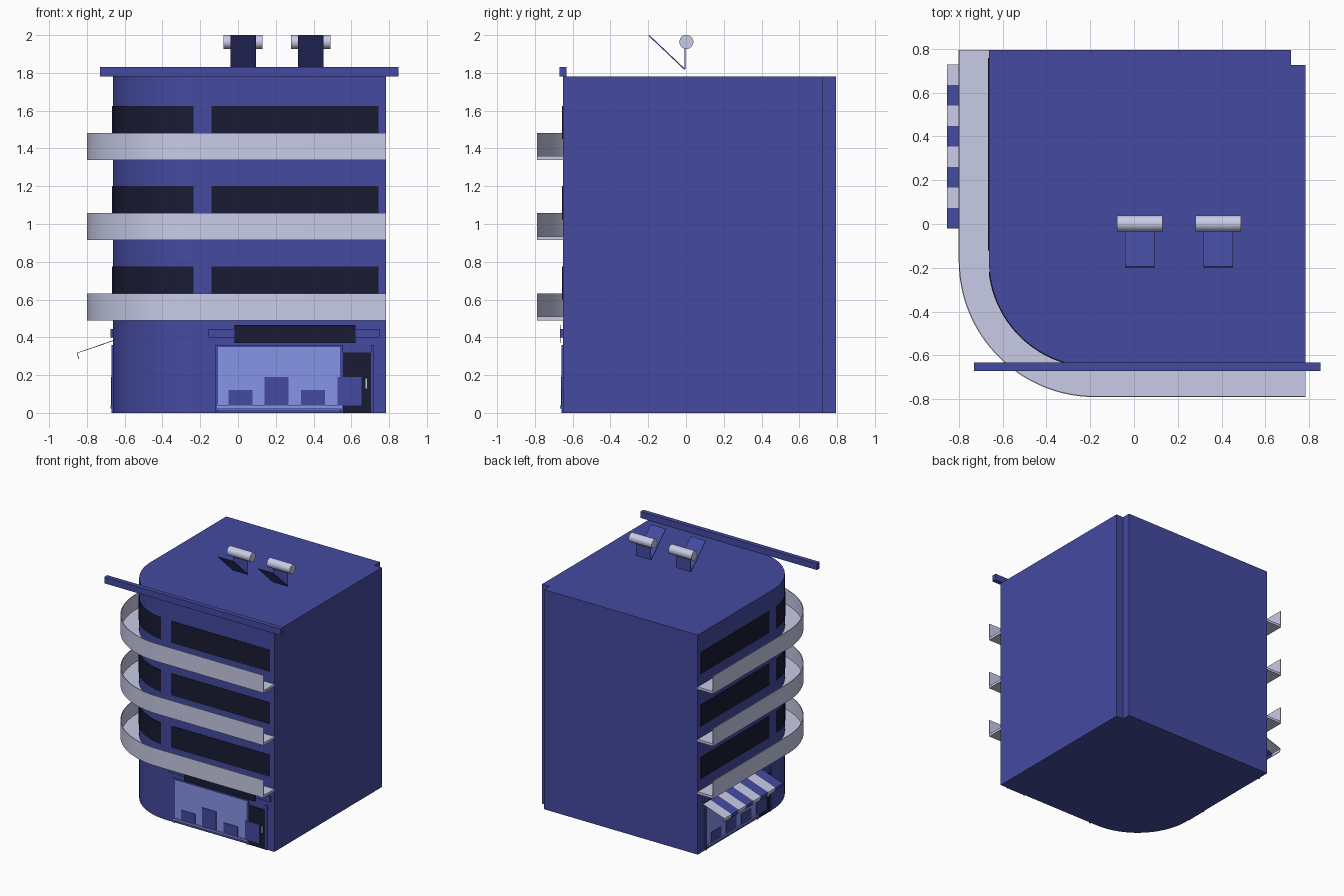
import bpy, bmesh, math
from mathutils import Matrix, Vector

cube = bpy.data.objects.get("Cube")
if cube:
    bpy.data.objects.remove(cube)


def material(name, r, g, b):
    m = bpy.data.materials.new(name)
    m.use_nodes = True
    m.diffuse_color = (r, g, b, 1)
    m.node_tree.nodes["Principled BSDF"].inputs["Base Color"].default_value = (r, g, b, 1)
    return m


BLUE = material("wall blue", 0.058, 0.068, 0.35)
GREY = material("pale grey", 0.58, 0.60, 0.80)
DARK = material("dark glass", 0.010, 0.011, 0.034)
GLASS = material("shop glass", 0.25, 0.31, 0.83)

FRONT, SIDE, RIGHT, BACK = -0.652, -0.662, 0.783, 0.795
R = 0.485
CX, CY = SIDE + R, FRONT + R


def finish(name, bm, mats, smooth=False):
    bmesh.ops.recalc_face_normals(bm, faces=bm.faces)
    mesh = bpy.data.meshes.new(name)
    bm.to_mesh(mesh)
    bm.free()
    for m in mats:
        mesh.materials.append(m)
    ob = bpy.data.objects.new(name, mesh)
    bpy.context.collection.objects.link(ob)
    if smooth:
        bpy.ops.object.select_all(action="DESELECT")
        ob.select_set(True)
        bpy.context.view_layer.objects.active = ob
        bpy.ops.object.shade_smooth_by_angle(angle=math.radians(30))
    return ob


def box(name, x, y, z, mat):
    """Box from three (low, high) ranges."""
    bm = bmesh.new()
    bmesh.ops.create_cube(bm, size=1)
    for v in bm.verts:
        v.co = [r[0] + (c + 0.5) * (r[1] - r[0]) for c, r in zip(v.co, (x, y, z))]
    return finish(name, bm, [mat])


def arc(d, first=0, last=math.pi / 2, steps=32):
    """Plan points round the corner, d outside the wall, from the front to the side."""
    turns = [first + (last - first) * i / steps for i in range(steps + 1)]
    return [(CX - (R + d) * math.sin(t), CY - (R + d) * math.cos(t)) for t in turns]


def full_path(d):
    """Plan line along the whole front, round the corner and along the side."""
    return [(RIGHT, FRONT - d)] + arc(d) + [(SIDE - d, BACK)]


def corner_path(d):
    """Plan line of the curved window, which stops inside the corner."""
    return arc(d, math.asin((CX + 0.235) / R), math.acos((CY + 0.22) / R))


def sweep(name, profile, path, mat):
    """Sweep a closed (offset, height) profile along the wall."""
    bm = bmesh.new()
    lines = [[bm.verts.new((x, y, z)) for x, y in path(d)] for d, z in profile]
    n = len(lines)
    for k in range(n):
        a, b = lines[k], lines[(k + 1) % n]
        for i in range(len(a) - 1):
            bm.faces.new((a[i], a[i + 1], b[i + 1], b[i]))
    bm.faces.new([l[0] for l in lines])
    bm.faces.new([l[-1] for l in lines])
    return finish(name, bm, [mat], True)


# Main block with one rounded corner and a notch at the rear
bm = bmesh.new()
plan = full_path(0) + [(0.717, BACK), (0.717, 0.725), (RIGHT, 0.725)]
base = bm.faces.new([bm.verts.new((x, y, 0)) for x, y in plan])
top = bmesh.ops.extrude_face_region(bm, geom=[base])["geom"]
bmesh.ops.translate(bm, vec=(0, 0, 1.78),
                    verts=[g for g in top if isinstance(g, bmesh.types.BMVert)])
finish("building_body", bm, [BLUE], True)

# Wraparound balconies and ribbon windows on each upper floor
for floor, z in enumerate((0.49, 0.915, 1.34), 1):
    o, i = 0.138, 0.133
    sweep(f"balcony_{floor}", [(-0.005, z), (o, z), (o, z + 0.143), (i, z + 0.143),
                               (i, z + 0.02), (-0.005, z + 0.02)], full_path, GREY)
    low, high = z + 0.11, z + 0.286
    sweep(f"corner_window_{floor}", [(-0.002, low), (0.004, low), (0.004, high), (-0.002, high)],
          corner_path, DARK)
    box(f"front_window_{floor}", (-0.14, 0.745), (FRONT - 0.004, FRONT + 0.002), (low, high), DARK)
    box(f"side_window_{floor}", (SIDE - 0.004, SIDE + 0.002), (-0.12, 0.758), (low, high), DARK)

# Shopfront, repeated on the front and the side
shop = [
    ("shop_window", -0.11, 0.545, 0.018, 0.35, 0.004, GLASS),
    ("shop_door", 0.555, 0.705, 0, 0.32, 0.004, DARK),
    ("window_frame_start", -0.12, -0.105, 0, 0.36, 0.008, BLUE),
    ("window_frame_end", 0.54, 0.555, 0, 0.36, 0.008, BLUE),
    ("window_frame_top", -0.12, 0.555, 0.348, 0.36, 0.008, BLUE),
    ("door_frame", 0.705, 0.72, 0, 0.36, 0.008, BLUE),
    ("door_handle", 0.674, 0.682, 0.13, 0.182, 0.009, GREY),
    ("window_sill", -0.11, 0.55, 0.022, 0.038, 0.014, GLASS),
    ("sign_rail", -0.155, 0.753, 0.40, 0.445, 0.014, BLUE),
]
for k, (x, h) in enumerate(((-0.05, 0.12), (0.14, 0.19), (0.333, 0.12), (0.528, 0.19)), 1):
    shop.append((f"display_{k}", x, x + 0.127, 0.038, h, 0.0095, BLUE))
for name, x0, x1, z0, z1, d, mat in shop:
    box("front_" + name, (x0, x1), (FRONT - d, FRONT + 0.002), (z0, z1), mat)
    box("side_" + name, (SIDE - d, SIDE + 0.002), (0.58 - x1, 0.58 - x0), (z0, z1), mat)
box("front_sign", (-0.018, 0.622), (FRONT - 0.016, FRONT - 0.013), (0.37, 0.465), DARK)

# Striped awning with a short valance over the side shop
bm = bmesh.new()
edge = [(SIDE, 0.382), (-0.852, 0.317), (-0.843, 0.285)]
stripes = 8
rows = [[bm.verts.new((x, -0.02 + 0.748 * s / stripes, z)) for x, z in edge]
        for s in range(stripes + 1)]
for s in range(stripes):
    for k in range(2):
        f = bm.faces.new((rows[s][k], rows[s + 1][k], rows[s + 1][k + 1], rows[s][k + 1]))
        f.material_index = s % 2
awning = finish("striped_awning", bm, [BLUE, GREY])
solid = awning.modifiers.new("thickness", "SOLIDIFY")
solid.thickness = 0.004
solid.offset = 0

# Beam along the front of the roof
box("roof_beam", (-0.73, 0.85), (-0.67, -0.633), (1.78, 1.832), BLUE)

# Solar water heaters on the roof
for n, x in enumerate((0.027, 0.385), 1):
    bm = bmesh.new()
    bmesh.ops.create_cone(bm, cap_ends=True, segments=32, radius1=0.037, radius2=0.037, depth=0.207,
                          matrix=Matrix.Translation((x, 0.002, 1.964))
                          @ Matrix.Rotation(math.pi / 2, 4, "Y"))
    finish(f"water_tank_{n}", bm, [GREY], True)
    box(f"tank_support_{n}", (x - 0.067, x + 0.067), (-0.008, -0.003), (1.82, 1.94), BLUE)
    panel = box(f"solar_panel_{n}", (-0.067, 0.067), (-0.131, 0.131), (-0.003, 0.003), BLUE)
    panel.location = Vector((x, -0.102, 1.909))
    panel.rotation_euler.x = -math.atan2(0.18, 0.19)
